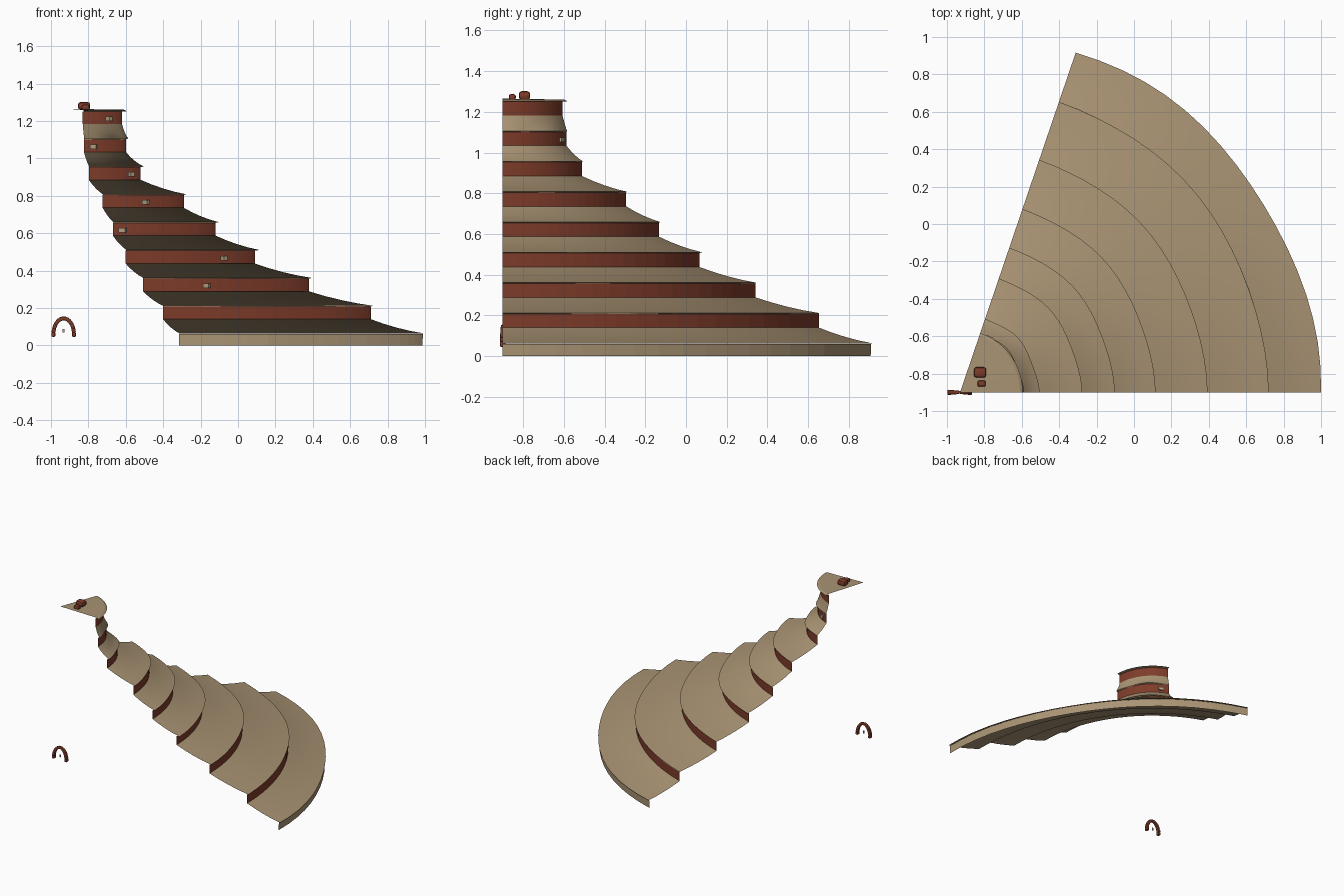
import bpy, bmesh, math
from mathutils import Matrix, Vector

if "Cube" in bpy.data.objects:
    bpy.data.objects.remove(bpy.data.objects["Cube"])

AXIS = Vector((-0.93, -0.9, 0))      # axis the tower sector sweeps about
SWEEP = math.radians(71.2)
SEGMENTS = 18


def material(name, color):
    m = bpy.data.materials.new(name)
    m.use_nodes = True
    m.diffuse_color = (*color, 1)
    m.node_tree.nodes["Principled BSDF"].inputs["Base Color"].default_value = (*color, 1)
    return m


TAN = material("tan roof", (0.40, 0.295, 0.175))
BRICK = material("red brick", (0.21, 0.045, 0.023))
PALE = material("pale window", (0.45, 0.36, 0.23))


def finish(name, bm, mat, smooth=False):
    me = bpy.data.meshes.new(name)
    bm.to_mesh(me)
    bm.free()
    me.materials.append(mat)
    ob = bpy.data.objects.new(name, me)
    bpy.context.collection.objects.link(ob)
    if smooth:
        bpy.context.view_layer.objects.active = ob
        bpy.ops.object.select_all(action='DESELECT')
        ob.select_set(True)
        bpy.ops.object.shade_smooth_by_angle(angle=math.radians(30))
    return ob


def sector(name, profile, mat, smooth=False, wave=0.0, period=46, peak=43):
    """Sweep (radius, height, wave weight) points around the axis."""
    bm = bmesh.new()
    rows = []
    for i in range(SEGMENTS + 1):
        a = SWEEP * i / SEGMENTS
        swell = wave * math.cos((math.degrees(a) - peak) / period * math.tau)
        rows.append([bm.verts.new(AXIS + Vector((
            (r + w * swell) * math.cos(a), (r + w * swell) * math.sin(a), z)))
            for r, z, w in profile])
    for a, b in zip(rows, rows[1:]):
        for j in range(len(profile) - 1):
            bm.faces.new((a[j], b[j], b[j + 1], a[j + 1]))
    bmesh.ops.remove_doubles(bm, verts=bm.verts, dist=1e-5)
    return finish(name, bm, mat, smooth)


def box(name, center, size, mat, angle=0.0, axis='Z', bevel=0.0):
    bm = bmesh.new()
    bmesh.ops.create_cube(bm, size=1, matrix=Matrix.Translation(center)
                          @ Matrix.Rotation(angle, 4, axis)
                          @ Matrix.Diagonal((*size, 1)))
    if bevel:
        bmesh.ops.bevel(bm, geom=bm.edges[:], offset=bevel, segments=2,
                        profile=0.5, affect='EDGES')
    return finish(name, bm, mat, bevel > 0)


# Base ring
sector("base_ring", [(1.91, 0, 0.5), (1.912, 0.06, 0.5)], TAN,
       wave=0.016, period=52, peak=5)

# Stacked tiers: flared roof skirt, then a brick wall standing on it
walls = [1.64, 1.31, 1.02, 0.81, 0.64, 0.41, 0.33, 0.31]
lips = [1.92, 1.645, 1.318, 1.04, 0.822, 0.648, 0.42, 0.338]
STEP = 0.149
for n, (wall, lip) in enumerate(zip(walls, lips)):
    low = 0.063 + n * STEP
    high = low + 0.077
    skirt = []
    for k in range(5):
        t = k / 4
        skirt.append((lip + (wall - lip) * t,
                      low + (high - low) * (0.6 * t + 0.4 * t * t), (1 - t) ** 2))
    if n == 0:
        sector("roof_skirt_1", skirt, TAN, True, 0.012, 52, 5)
    else:
        sector(f"roof_skirt_{n + 1}", skirt, TAN, True, 0.006)
    sector(f"brick_wall_{n + 1}", [(wall, high, 0), (wall, high + 0.068, 0)], BRICK)
    # Narrow eave closing the gap between wall and next skirt
    if n + 1 < len(lips):
        sector(f"eave_{n + 1}", [(wall, high + 0.068, 0),
                                 (lips[n + 1], low + STEP, 1)], TAN, wave=0.006)

# Flat cap on top
sector("top_cap", [(0.31, 1.25, 0), (0.335, 1.252, 0), (0.32, 1.26, 0), (0, 1.265, 0)], TAN)

# Small windows: tier index, bearing in degrees, radial offset
for n, bearing, offset in ((1, 54, -0.012), (2, 32, -0.012), (3, 67, -0.012),
                           (4, 46, -0.012), (5, 25.5, -0.012), (6, 61, 0),
                           (7, 36, -0.012)):
    a = math.radians(bearing)
    r = walls[n] + offset
    box(f"window_{n}", AXIS + Vector((r * math.cos(a), r * math.sin(a), 0.169 + n * STEP)),
        (0.02, 0.038, 0.024), PALE, a)

# Chimney stones on the cap
box("large_chimney", (-0.823, -0.793, 1.28), (0.066, 0.056, 0.042), BRICK, bevel=0.014)
box("small_chimney", (-0.815, -0.853, 1.272), (0.044, 0.034, 0.03), BRICK, bevel=0.01)

# Free-standing arch of rounded stones
STONES = 13
for i in range(STONES):
    t = i / (STONES - 1)
    a = math.pi * t
    x = -0.932 + 0.055 * math.cos(a)
    z = 0.058 + 0.086 * math.sin(a)
    turn = math.atan2(0.086 * math.cos(a), -0.055 * math.sin(a))
    depth = 0.015 + 0.012 * abs(math.cos(a))
    box(f"arch_stone_{i + 1}", (x, -0.9, z), (0.024, depth, 0.021), BRICK,
        -turn, 'Y', 0.005)

# Little knob inside the arch
box("arch_knob", (-0.932, -0.9, 0.078), (0.01, 0.008, 0.018), PALE)
